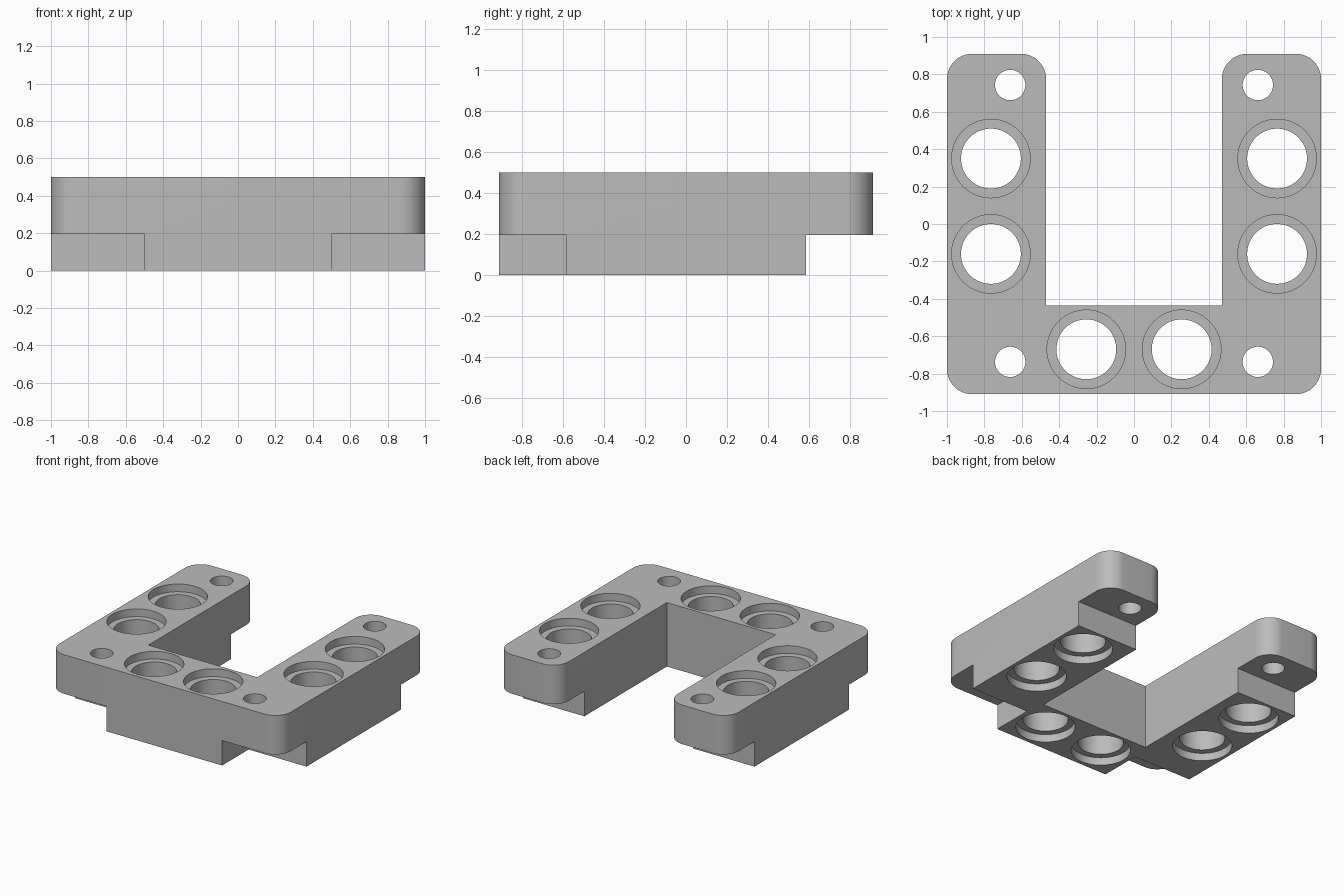
import bpy, bmesh, math

cube = bpy.data.objects.get("Cube")
if cube:
    bpy.data.objects.remove(cube, do_unlink=True)

HEIGHT, STEP = 0.5, 0.195
SEGMENTS = 64


def make_object(name, bm):
    bmesh.ops.recalc_face_normals(bm, faces=bm.faces)
    mesh = bpy.data.meshes.new(name)
    bm.to_mesh(mesh)
    bm.free()
    obj = bpy.data.objects.new(name, mesh)
    bpy.context.collection.objects.link(obj)
    return obj


def add_box(bm, low, high):
    verts = bmesh.ops.create_cube(bm, size=1)["verts"]
    for v in verts:
        v.co = [a + (c + 0.5) * (b - a) for a, b, c in zip(low, high, v.co)]


def add_lathe(bm, x, y, profile):
    # Closed solid of revolution from (radius, z) pairs
    rings = []
    for r, z in profile:
        angles = [2 * math.pi * i / SEGMENTS for i in range(SEGMENTS)]
        rings.append([bm.verts.new((x + r * math.cos(a), y + r * math.sin(a), z))
                      for a in angles])
    for lower, upper in zip(rings, rings[1:]):
        for i in range(SEGMENTS):
            j = (i + 1) % SEGMENTS
            bm.faces.new((lower[i], lower[j], upper[j], upper[i]))
    bm.faces.new(rings[0][::-1])
    bm.faces.new(rings[-1])


def subtract(target, cutter):
    cutter.hide_render = True
    mod = target.modifiers.new(cutter.name, "BOOLEAN")
    mod.operation, mod.solver, mod.object = "DIFFERENCE", "EXACT", cutter
    bpy.context.view_layer.objects.active = target
    bpy.ops.object.modifier_apply(modifier=mod.name)
    bpy.data.objects.remove(cutter, do_unlink=True)


# U-shaped body with rounded outer corners
outline = [(-1, -0.91), (1, -0.91), (1, 0.91), (0.47, 0.91),
           (0.47, -0.435), (-0.47, -0.435), (-0.47, 0.91), (-1, 0.91)]
bm = bmesh.new()
base = bm.faces.new([bm.verts.new((x, y, 0)) for x, y in outline])
top = bmesh.ops.extrude_face_region(bm, geom=[base])["geom"]
for v in top:
    if isinstance(v, bmesh.types.BMVert):
        v.co.z = HEIGHT
corners = [e for e in bm.edges
           if abs(e.verts[0].co.z - e.verts[1].co.z) > 0.1
           and abs(e.verts[0].co.y) > 0.9]
bmesh.ops.bevel(bm, geom=corners, offset=0.135, segments=12, profile=0.5,
                affect="EDGES")
body = make_object("u_bracket", bm)

# Stepped underside: front corners and back ends are cut away
bm = bmesh.new()
for x0, x1 in ((-1.2, -0.5), (0.5, 1.2)):
    add_box(bm, (x0, -1.2, -0.2), (x1, -0.583, STEP))
add_box(bm, (-1.2, 0.583, -0.2), (1.2, 1.2, STEP))
subtract(body, make_object("underside_notches", bm))

# Counterbored pin holes and plain screw holes
bm = bmesh.new()
R, r, depth = 0.21, 0.16, 0.06
pin = [(R, -0.1), (R, depth), (r, depth),
       (r, HEIGHT - depth), (R, HEIGHT - depth), (R, HEIGHT + 0.1)]
screw = [(0.081, -0.1), (0.081, HEIGHT + 0.1)]
for side in (-1, 1):
    for x, y in ((0.765, 0.35), (0.765, -0.16), (0.255, -0.67)):
        add_lathe(bm, side * x, y, pin)
    for y in (0.743, -0.737):
        add_lathe(bm, side * 0.662, y, screw)
subtract(body, make_object("hole_cutters", bm))

# Plain grey finish
grey = bpy.data.materials.new("grey")
grey.use_nodes = True
color = (0.5, 0.5, 0.5, 1)
grey.diffuse_color = color
grey.node_tree.nodes["Principled BSDF"].inputs["Base Color"].default_value = color
body.data.materials.clear()
body.data.materials.append(grey)

bpy.ops.object.select_all(action="DESELECT")
body.select_set(True)
bpy.context.view_layer.objects.active = body
bpy.ops.object.shade_smooth_by_angle(angle=math.radians(30))
